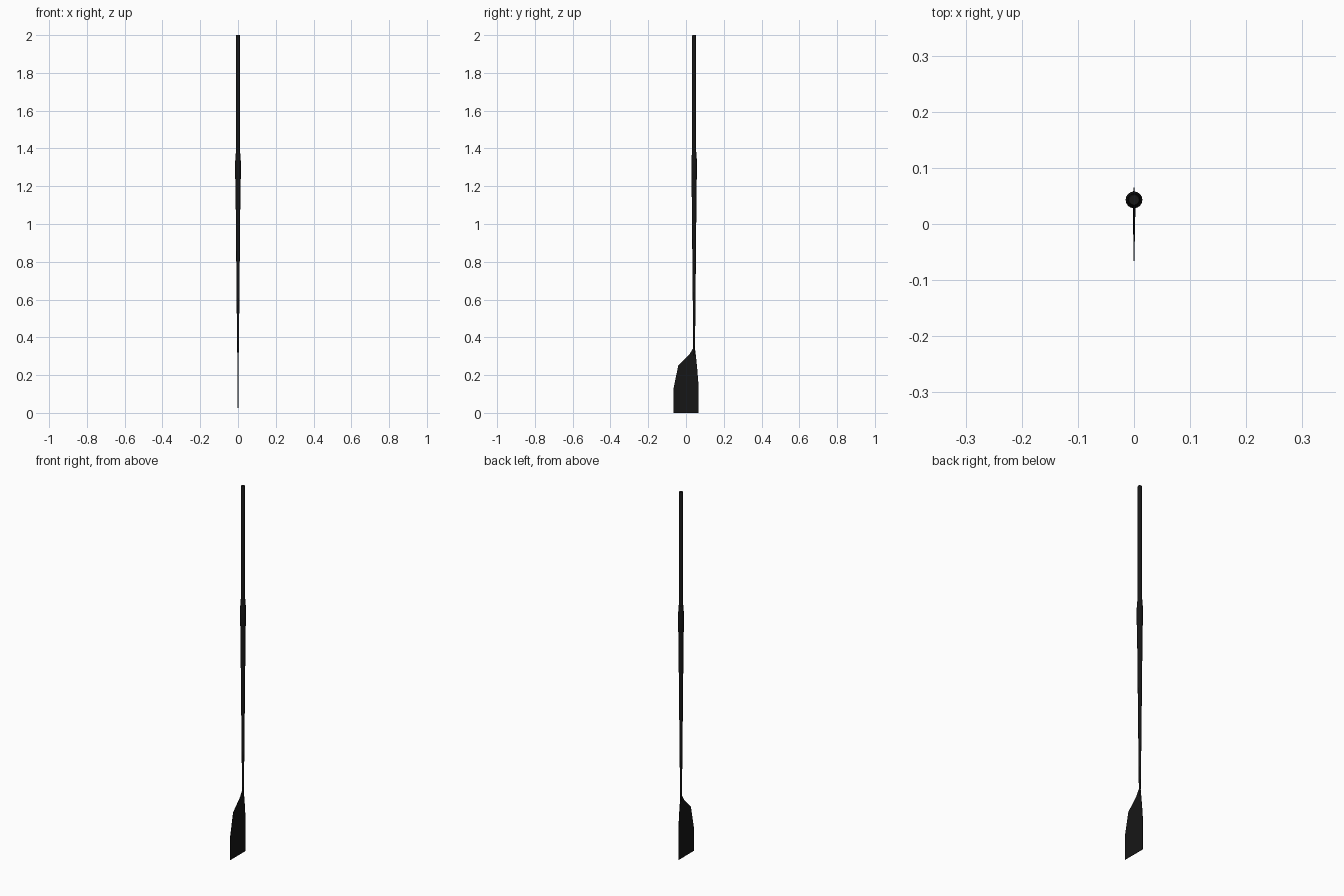
import bpy, bmesh, math

if "Cube" in bpy.data.objects:
    bpy.data.objects.remove(bpy.data.objects["Cube"])

SHAFT_Y = 0.043

dark = bpy.data.materials.new("dark_finish")
dark.diffuse_color = (0.008, 0.008, 0.008, 1)
dark.use_nodes = True
dark.node_tree.nodes["Principled BSDF"].inputs["Base Color"].default_value = dark.diffuse_color


def loft(name, rings):
    """Skin a stack of equal-length closed rings and cap both ends."""
    bm = bmesh.new()
    loops = [[bm.verts.new(p) for p in ring] for ring in rings]
    n = len(loops[0])
    for a, b in zip(loops, loops[1:]):
        for i in range(n):
            j = (i + 1) % n
            bm.faces.new((a[i], a[j], b[j], b[i]))
    bm.faces.new(loops[0][::-1])
    bm.faces.new(loops[-1])
    bmesh.ops.recalc_face_normals(bm, faces=bm.faces)
    mesh = bpy.data.meshes.new(name)
    bm.to_mesh(mesh)
    bm.free()
    obj = bpy.data.objects.new(name, mesh)
    bpy.context.collection.objects.link(obj)
    mesh.materials.append(dark)
    bpy.context.view_layer.objects.active = obj
    bpy.ops.object.select_all(action='DESELECT')
    obj.select_set(True)
    bpy.ops.object.shade_smooth_by_angle(angle=math.radians(35))
    return obj


def turned(name, profile, sides=16):
    """Round part from (radius, z) pairs around the shaft axis."""
    return loft(name, [[(r * math.cos(math.tau * i / sides),
                         SHAFT_Y + r * math.sin(math.tau * i / sides), z)
                        for i in range(sides)] for r, z in profile])


# Shaft tapering down into the blade
turned("shaft", [(0.0035, 0.30), (0.005, 0.36), (0.0135, 1.24), (0.0135, 1.26)])

# Thicker sleeve where the oar rests
turned("sleeve", [(0.0135, 1.235), (0.015, 1.24), (0.015, 1.33), (0.0115, 1.38)])

# Straight handle with a slightly eased end
turned("handle", [(0.0108, 1.36), (0.0108, 1.996), (0.009, 2.0)])

# Thin asymmetric blade: (z, inner edge y, outer edge y, ridge half thickness)
rows = [(0.0, -0.066, 0.065, 0.0012), (0.13, -0.066, 0.065, 0.0018),
        (0.165, -0.059, 0.065, 0.002), (0.25, -0.041, 0.058, 0.0025),
        (0.31, 0.018, 0.0515, 0.003), (0.345, 0.039, 0.047, 0.0035)]
EDGE = 0.0009
loft("blade", [[(-EDGE, y0, z), (EDGE, y0, z), (h, SHAFT_Y, z),
                (EDGE, y1, z), (-EDGE, y1, z), (-h, SHAFT_Y, z)]
               for z, y0, y1, h in rows])
